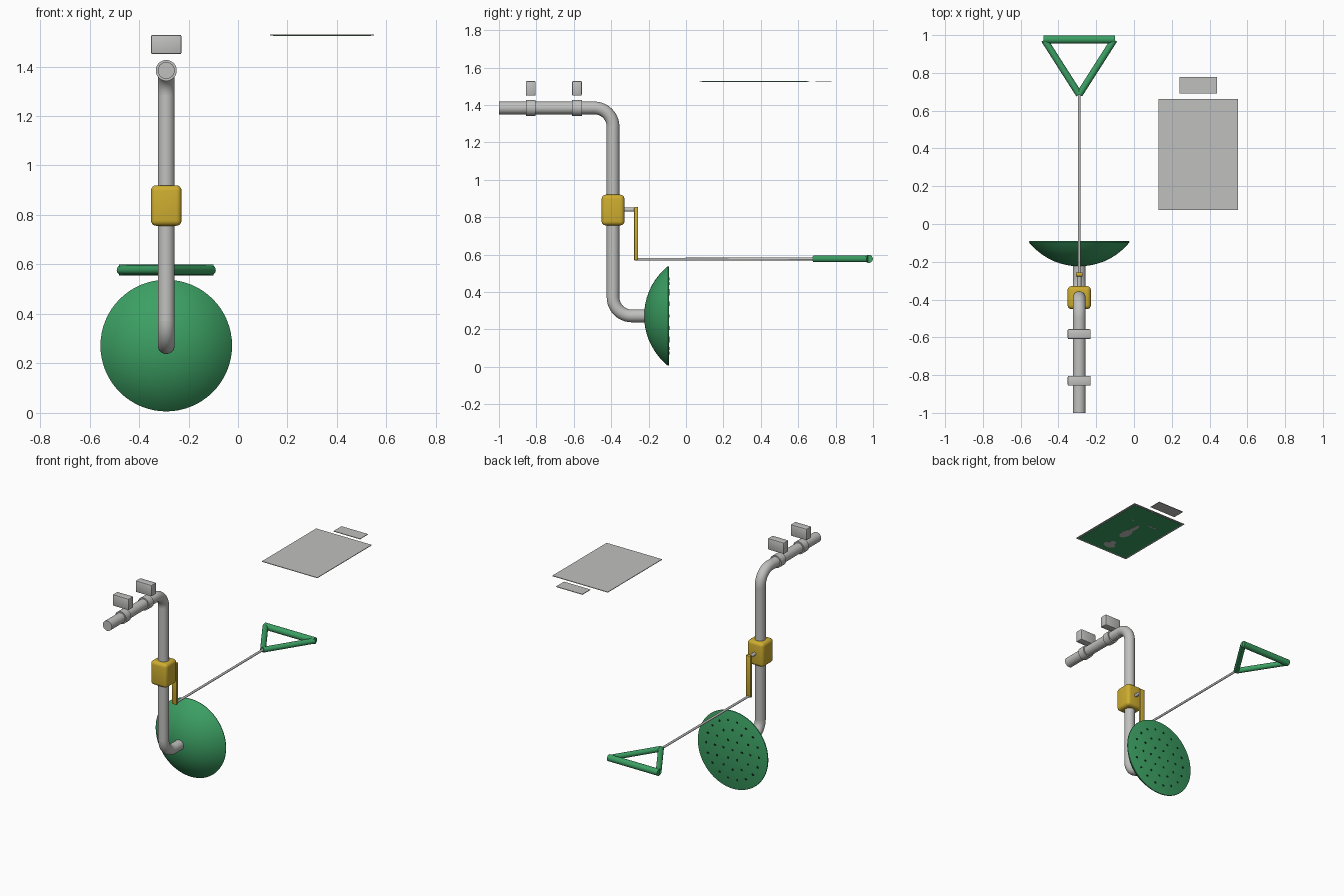
import bpy, bmesh, math
from mathutils import Vector, Matrix

if "Cube" in bpy.data.objects:
    bpy.data.objects.remove(bpy.data.objects["Cube"])

CX = -0.29  # centre plane of the plumbing


def material(name, rgb):
    m = bpy.data.materials.new(name)
    m.use_nodes = True
    m.diffuse_color = (*rgb, 1)
    m.node_tree.nodes["Principled BSDF"].inputs["Base Color"].default_value = (*rgb, 1)
    return m


grey = material("pipe grey", (0.53, 0.53, 0.52))
green = material("safety green", (0.045, 0.35, 0.125))
yellow = material("valve yellow", (0.62, 0.42, 0.03))
dark = material("hole dark", (0.008, 0.02, 0.012))


def finish(bm, name, mats, smooth=True):
    bmesh.ops.recalc_face_normals(bm, faces=bm.faces)
    me = bpy.data.meshes.new(name)
    bm.to_mesh(me)
    bm.free()
    ob = bpy.data.objects.new(name, me)
    bpy.context.collection.objects.link(ob)
    for m in mats:
        me.materials.append(m)
    if smooth:
        bpy.ops.object.select_all(action='DESELECT')
        ob.select_set(True)
        bpy.context.view_layer.objects.active = ob
        bpy.ops.object.shade_smooth_by_angle(angle=math.radians(40))
    return ob


def box(name, centre, size, mat, bevel=0.0, segments=3):
    bm = bmesh.new()
    bmesh.ops.create_cube(bm, size=1)
    bmesh.ops.scale(bm, vec=size, verts=bm.verts)
    bmesh.ops.translate(bm, vec=centre, verts=bm.verts)
    if bevel:
        bmesh.ops.bevel(bm, geom=bm.edges[:], offset=bevel, segments=segments,
                        profile=0.5, affect='EDGES')
    return finish(bm, name, [mat], bevel > 0)


def add_rod(bm, a, b, r, sides=24):
    a, b = Vector(a), Vector(b)
    turn = (b - a).to_track_quat('Z', 'Y').to_matrix().to_4x4()
    bmesh.ops.create_cone(bm, cap_ends=True, segments=sides, radius1=r, radius2=r,
                          depth=(b - a).length,
                          matrix=Matrix.Translation((a + b) / 2) @ turn)


def rod(name, a, b, r, mat, sides=24):
    bm = bmesh.new()
    add_rod(bm, a, b, r, sides)
    return finish(bm, name, [mat])


def elbow(name, y, z, start, bend, r):
    """Quarter bend in the yz plane around (y, z)."""
    bm = bmesh.new()
    rings, sides = 13, 32
    loops = []
    for i in range(rings):
        t = start + math.pi / 2 * i / (rings - 1)
        loop = []
        for j in range(sides):
            a = 2 * math.pi * j / sides
            d = bend + r * math.cos(a)
            loop.append(bm.verts.new((CX + r * math.sin(a),
                                      y + d * math.cos(t), z + d * math.sin(t))))
        loops.append(loop)
    for p, q in zip(loops, loops[1:]):
        for j in range(sides):
            k = (j + 1) % sides
            bm.faces.new((p[j], p[k], q[k], q[j]))
    return finish(bm, name, [grey])


# Supply pipe: arm, elbow, riser, elbow, outlet
R, BEND, PY, TOP, LOW = 0.034, 0.1, -0.39, 1.384, 0.272
rod("supply_arm", (CX, -1, TOP), (CX, PY - BEND, TOP), R, grey, 32)
elbow("upper_elbow", PY - BEND, TOP - BEND, 0, BEND, R)
rod("riser_pipe", (CX, PY, TOP - BEND), (CX, PY, LOW + BEND), R, grey, 32)
elbow("lower_elbow", PY + BEND, LOW + BEND, math.pi, BEND, R)
rod("outlet_pipe", (CX, PY + BEND, LOW), (CX, -0.21, LOW), R, grey, 32)

# Pipe collars with blocks above them
for label, y in (("front", -0.83), ("rear", -0.583)):
    rod(label + "_collar", (CX, y - 0.026, TOP), (CX, y + 0.026, TOP), 0.0425, grey, 32)
    box(label + "_block", (CX, y, 1.489), (0.122, 0.052, 0.078), grey, 0.006, 2)

# Valve body, stem and lever
box("valve_body", (CX, PY, 0.838), (0.124, 0.122, 0.164), yellow, 0.022, 4)
rod("valve_stem", (CX, -0.34, 0.84), (CX, -0.262, 0.84), 0.011, grey)
box("valve_lever", (CX, -0.267, 0.712), (0.036, 0.021, 0.286), yellow, 0.004, 2)

# Pull rod and triangular handle
HZ = 0.577
rod("pull_rod", (CX, -0.268, 0.575), (CX, 0.69, HZ), 0.0075, grey, 16)
bm = bmesh.new()
add_rod(bm, (CX - 0.19, 0.977, HZ), (CX + 0.19, 0.977, HZ), 0.022)
for s in (-1, 1):
    add_rod(bm, (CX, 0.685, HZ), (CX + s * 0.185, 0.975, HZ), 0.018)
finish(bm, "pull_handle", [green])

# Shower head: shallow spherical dish with a rounded rim and a flat face
RIM, BACK, FACE = 0.262, -0.224, -0.09
SAG = 0.122
ball = (RIM ** 2 + SAG ** 2) / (2 * SAG)
profile = []
for i in range(9):
    r = RIM * i / 8
    profile.append((r, BACK + ball - math.sqrt(ball ** 2 - r ** 2)))
profile += [(0.266, -0.097), (0.265, -0.092), (0.26, FACE), (0, FACE)]
bm = bmesh.new()
pts = [bm.verts.new((CX + r, y, LOW)) for r, y in profile]
edges = [bm.edges.new(e) for e in zip(pts, pts[1:])]
bmesh.ops.spin(bm, geom=pts + edges, cent=(CX, 0, LOW), axis=(0, 1, 0),
               angle=2 * math.pi, steps=64)
bmesh.ops.remove_doubles(bm, verts=bm.verts, dist=1e-4)
finish(bm, "shower_head", [green])

# Spray holes in concentric rings
bm = bmesh.new()
for count, radius in ((1, 0), (6, 0.07), (12, 0.135), (18, 0.2)):
    for i in range(count):
        a = 2 * math.pi * i / count
        x, z = CX + radius * math.cos(a), LOW + radius * math.sin(a)
        add_rod(bm, (x, FACE - 0.001, z), (x, FACE + 0.001, z), 0.008, 10)
finish(bm, "spray_holes", [dark])

# Overhead signs, the large one with a green panel underneath
SZ = 1.527
box("large_sign", (0.34, 0.367, SZ), (0.42, 0.588, 0.004), grey)
box("small_sign", (0.34, 0.735, SZ), (0.2, 0.086, 0.004), grey)
box("sign_panel", (0.34, 0.367, SZ - 0.0025), (0.396, 0.564, 0.002), green)


# Simple pictogram on the underside
def blob(bm, x, y, rx, ry):
    m = Matrix.Translation((x, y, SZ - 0.004)) @ Matrix.Diagonal((rx, ry, 1, 1))
    bmesh.ops.create_cone(bm, cap_ends=True, segments=16, radius1=1, radius2=1,
                          depth=0.001, matrix=m)


bm = bmesh.new()
blob(bm, 0.345, 0.33, 0.032, 0.055)   # body
blob(bm, 0.345, 0.41, 0.016, 0.05)    # neck
blob(bm, 0.335, 0.15, 0.045, 0.028)   # base
blob(bm, 0.335, 0.18, 0.022, 0.03)
blob(bm, 0.42, 0.495, 0.008, 0.008)   # drop
blob(bm, 0.27, 0.5, 0.045, 0.005)     # bar
finish(bm, "sign_pictogram", [grey], False)
